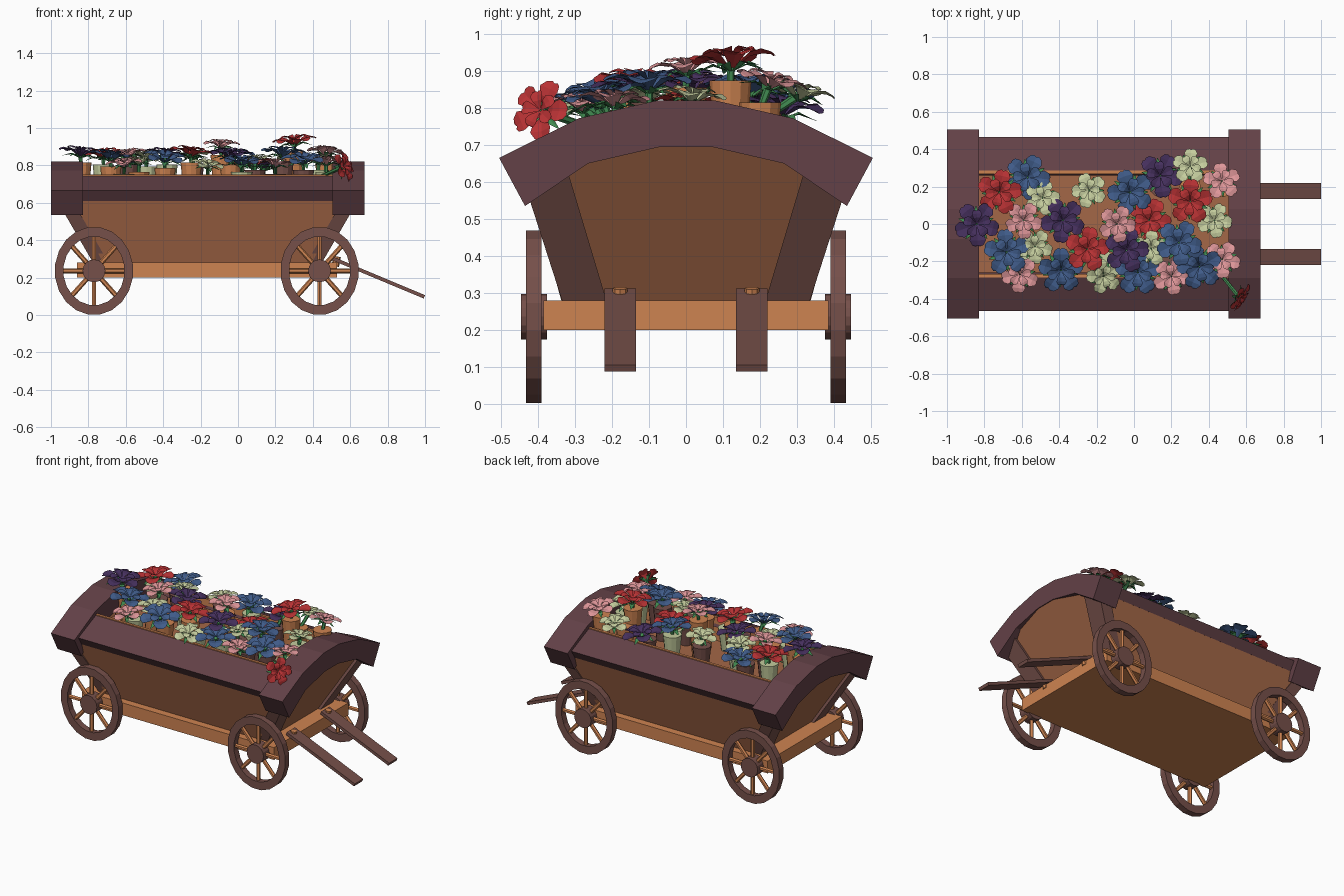
import bpy, bmesh, math, random
from mathutils import Vector, Matrix

if "Cube" in bpy.data.objects:
    bpy.data.objects.remove(bpy.data.objects["Cube"])

random.seed(4)
CX = -0.163          # centre of the cart body along x


def mat(name, r, g, b):
    lin = lambda c: ((c / 255 + 0.055) / 1.055) ** 2.4
    m = bpy.data.materials.new(name)
    m.diffuse_color = (lin(r), lin(g), lin(b), 1)
    m.use_nodes = True
    m.node_tree.nodes["Principled BSDF"].inputs["Base Color"].default_value = m.diffuse_color
    return m


RAIL = mat("dark plum wood", 99, 65, 71)
BROWN = mat("brown wood", 118, 80, 74)
ORANGE = mat("orange wood", 206, 131, 81)
PANEL = mat("tan panel", 164, 103, 71)
RED = mat("red petal", 184, 50, 52)
BLUE = mat("blue petal", 64, 92, 138)
PURPLE = mat("purple petal", 70, 48, 94)
PALE = mat("pale green petal", 196, 204, 157)
PINK = mat("pink petal", 222, 150, 153)
GREEN = mat("leaf green", 66, 140, 82)


def finish(name, bm, *mats, fix=True):
    if fix:
        bmesh.ops.recalc_face_normals(bm, faces=bm.faces)
    me = bpy.data.meshes.new(name)
    bm.to_mesh(me)
    bm.free()
    for m in mats:
        me.materials.append(m)
    ob = bpy.data.objects.new(name, me)
    bpy.context.collection.objects.link(ob)
    return ob


def prism(name, prof, xa, xb, m, sa=0, sb=0):
    """Extrude a y-z profile along x; sa and sb lean the two ends with height."""
    bm = bmesh.new()
    a = [bm.verts.new((xa + sa * (z - 0.28), y, z)) for y, z in prof]
    b = [bm.verts.new((xb + sb * (z - 0.28), y, z)) for y, z in prof]
    n = len(prof)
    bm.faces.new(a)
    bm.faces.new(b[::-1])
    for i in range(n):
        bm.faces.new((a[i], b[i], b[(i + 1) % n], a[(i + 1) % n]))
    return finish(name, bm, m)


def box(name, x0, x1, y0, y1, z0, z1, m):
    return prism(name, [(y0, z0), (y1, z0), (y1, z1), (y0, z1)], x0, x1, m)


def cone(bm, p, q, r1, r2, n, idx=0):
    """Tapered cylinder between two points."""
    p, q = Vector(p), Vector(q)
    d = q - p
    mtx = Matrix.Translation((p + q) / 2) @ d.to_track_quat('Z', 'Y').to_matrix().to_4x4()
    vs = bmesh.ops.create_cone(bm, cap_ends=True, segments=n, radius1=r1, radius2=r2,
                               depth=d.length, matrix=mtx)['verts']
    for f in {f for v in vs for f in v.link_faces}:
        f.material_index = idx


def both(half):
    return half + [(-y, z) for y, z in half[::-1]]


# base
box("base", -0.86, 0.53, -0.385, 0.385, 0.2, 0.28, ORANGE)

# arched end caps, leaning end panels and corner posts
arch = both([(0.08, 0.82), (0.29, 0.772), (0.505, 0.665), (0.435, 0.535), (0.265, 0.65), (0.07, 0.695)])
endp = both([(0.07, 0.7), (0.265, 0.655), (0.325, 0.615), (0.22, 0.28)])
for s, nm in ((1, "right"), (-1, "left")):
    X = lambda x: CX + s * x
    prism(nm + "_arch", arch, X(0.667), X(0.838), RAIL)
    prism(nm + "_end_panel", endp, X(0.57), X(0.592), PANEL, s * 0.58, s * 0.58)
    for t in (1, -1):
        post = [(t * 0.215, 0.28), (t * 0.335, 0.28), (t * 0.43, 0.575), (t * 0.32, 0.63)]
        prism(nm + "_post", post, X(0.53), X(0.612), BROWN, s * 0.58, s * 0.58)

# side panels, top rails and inner lining
for t, nm in ((-1, "front"), (1, "back")):
    prism(nm + "_side_panel", [(t * 0.32, 0.28), (t * 0.337, 0.28), (t * 0.435, 0.63), (t * 0.405, 0.65)],
          CX - 0.56, CX + 0.56, PANEL, -0.5, 0.5)
    prism(nm + "_rail", [(t * 0.465, 0.665), (t * 0.43, 0.61), (t * 0.26, 0.69), (t * 0.285, 0.744)],
          CX - 0.69, CX + 0.69, RAIL)
    box(nm + "_lining", CX - 0.68, CX + 0.68, t * 0.285, t * 0.268, 0.58, 0.75, ORANGE)
box("planter_floor", CX - 0.75, CX + 0.75, -0.38, 0.38, 0.58, 0.6, PANEL)

# wheels, slightly taller than wide
RX, RZ, WZ = 0.21, 0.236, 0.236
for wx in (-0.77, 0.436):
    for t in (-1, 1):
        bm = bmesh.new()
        rings = []
        N = 20
        for k in range(N):
            a = math.tau * (k + 0.5) / N
            rings.append([bm.verts.new((wx + f * RX * math.cos(a), t * y, WZ + f * RZ * math.sin(a) / (math.cos(math.pi / N) if f == 1 else 1) * (math.cos(math.pi / N) if f == 1 else 1)))
                          for f, y in ((1, 0.39), (1, 0.432), (0.78, 0.432), (0.78, 0.39))])
        for k in range(N):
            p, q = rings[k], rings[(k + 1) % N]
            for j in range(4):
                bm.faces.new((p[j], p[(j + 1) % 4], q[(j + 1) % 4], q[j]))
        cone(bm, (wx, t * 0.375, WZ), (wx, t * 0.446, WZ), 0.061, 0.061, 16)
        for k in range(8):
            a = math.tau * k / 8
            cone(bm, (wx, t * 0.411, WZ), (wx + 0.82 * RX * math.cos(a), t * 0.411, WZ + 0.82 * RZ * math.sin(a)),
                 0.013, 0.013, 6, 1)
        finish("wheel", bm, BROWN, ORANGE)

# pull handles with bolts
for t in (-1, 1):
    y0, y1 = t * 0.135, t * 0.22
    bm = bmesh.new()
    vs = [[bm.verts.new((x, y, z)) for x, z in ((0.5, 0.294), (0.507, 0.312), (1.0, 0.106), (0.993, 0.088))]
          for y in (y0, y1)]
    bm.faces.new(vs[0])
    bm.faces.new(vs[1][::-1])
    for i in range(4):
        j = (i + 1) % 4
        bm.faces.new((vs[0][i], vs[0][j], vs[1][j], vs[1][i]))
    finish("handle", bm, BROWN)
    bm = bmesh.new()
    cone(bm, (0.52, t * 0.178, 0.26), (0.53, t * 0.178, 0.313), 0.02, 0.02, 8)
    finish("handle_bolt", bm, ORANGE)


def grid_patch(bm, mtx, rows, idx):
    """Three-column strip: rows of (distance, half width, edge z, middle distance, middle z)."""
    last = None
    for r, w, z, rm, zm in rows:
        cur = [bm.verts.new(mtx @ Vector(c)) for c in ((r, -w, z), (rm, 0, zm), (r, w, z))]
        if last:
            for i in range(2):
                bm.faces.new((last[i], cur[i], cur[i + 1], last[i + 1])).material_index = idx
        last = cur


PETAL = [(0.05, 0.04, -0.28, 0.05, -0.28), (0.45, 0.27, 0.03, 0.45, -0.03),
         (0.72, 0.37, 0.08, 0.74, 0.0), (0.94, 0.26, 0.0, 0.93, -0.04), (1.01, 0.1, -0.06, 0.96, -0.08)]
LEAF = [(0.03, 0.03, -0.35, 0.03, -0.35), (0.4, 0.15, -0.15, 0.4, -0.2), (0.8, 0.02, -0.3, 0.82, -0.3)]


def flower(name, m, centre, normal, R, foot):
    """Two layers of petals, green leaves below and a stem."""
    bm = bmesh.new()
    base = (Matrix.Translation(centre) @ Vector(normal).to_track_quat('Z', 'Y').to_matrix().to_4x4()
            @ Matrix.Rotation(random.uniform(0, 6), 4, 'Z') @ Matrix.Scale(R, 4))
    for k in range(5):
        a = math.tau * k / 5
        rot = Matrix.Rotation(a, 4, 'Z')
        grid_patch(bm, base @ rot, PETAL, 0)
        up = Matrix.Translation((0, 0, 0.13)) @ Matrix.Rotation(a + 0.63, 4, 'Z') @ Matrix.Scale(0.62, 4)
        grid_patch(bm, base @ up, PETAL, 0)
        grid_patch(bm, base @ Matrix.Rotation(a + 0.6, 4, 'Z'), LEAF, 1)
    cone(bm, foot, base @ Vector((0, 0, -0.15)), 0.009, 0.012, 6, 1)
    finish(name, bm, m, GREEN, fix=False)


# potted flowers: x, y, z of each bloom
BLOOMS = {
    ("red", RED, 0.12): [(-0.72, 0.17, 0.87), (0.3, 0.12, 0.94), (-0.25, -0.135, 0.88), (0.08, 0.02, 0.82)],
    ("blue", BLUE, 0.122): [(-0.57, 0.25, 0.84), (-0.68, -0.15, 0.86), (-0.02, 0.17, 0.87), (0.24, -0.1, 0.88),
                            (-0.39, -0.25, 0.85), (0.02, -0.26, 0.83), (0.35, -0.23, 0.84)],
    ("purple", PURPLE, 0.12): [(-0.84, 0.0, 0.88), (-0.38, 0.02, 0.87), (0.14, 0.26, 0.81), (-0.04, -0.14, 0.87)],
    ("pale", PALE, 0.095): [(-0.49, 0.14, 0.86), (-0.24, 0.18, 0.86), (-0.53, -0.12, 0.83), (-0.16, -0.28, 0.81),
                            (0.09, -0.13, 0.84), (0.3, 0.31, 0.85), (0.43, 0.02, 0.84)],
    ("pink", PINK, 0.1): [(-0.59, 0.02, 0.87), (-0.09, 0.0, 0.92), (-0.61, -0.27, 0.82), (0.2, -0.28, 0.82),
                          (0.47, 0.23, 0.88), (0.47, -0.19, 0.83)],
}
pots = [(PALE, "pale"), (BROWN, "brown"), (ORANGE, "orange")]
i = 0
for (nm, m, R), spots in BLOOMS.items():
    for x, y, z in spots:
        py = max(-0.2, min(0.2, y))
        top = z - 0.065
        n = Vector((random.uniform(-0.15, 0.15), random.uniform(-0.15, 0.15) + y * 0.4, 1))
        flower(nm + "_flower", m, (x, y, z), n, R, (x, py, top - 0.02))
        pm, pn = pots[2] if (nm, x) == ("red", 0.3) else pots[i % 3]
        bm = bmesh.new()
        cone(bm, (x, py, 0.595), (x, py, top), 0.036, 0.057, 12)
        finish(pn + "_pot", bm, pm)
        i += 1

# red flower drooping over the front corner
flower("drooping_red_flower", RED, (0.57, -0.395, 0.795), (0.8, -0.5, 0.3), 0.085, (0.44, -0.24, 0.74))
